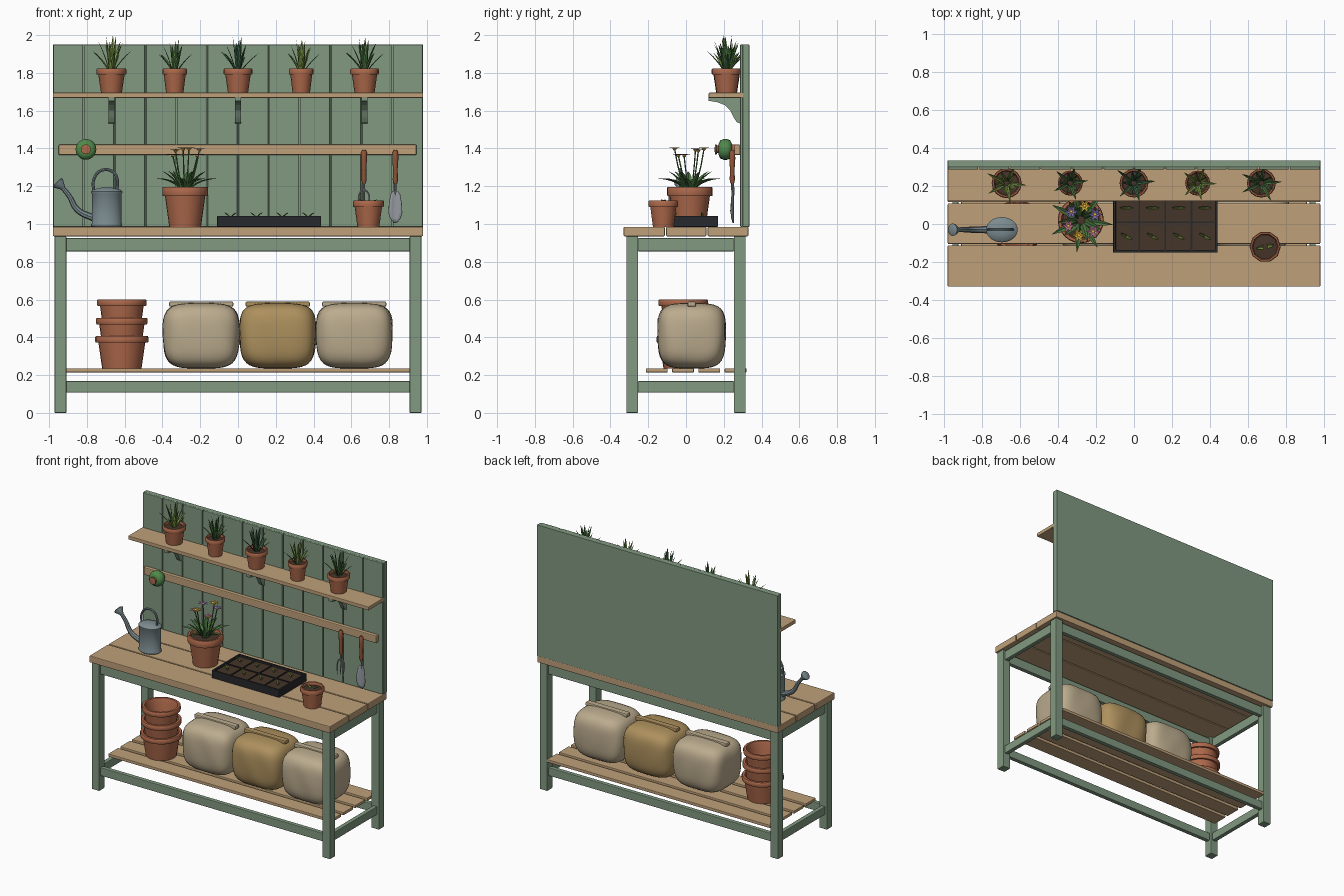
import bpy, bmesh, math, random
from math import sin, cos, pi
from mathutils import Vector

if "Cube" in bpy.data.objects:
    bpy.data.objects.remove(bpy.data.objects["Cube"])
random.seed(4)

COL = dict(green=(.22, .32, .22), wood=(.52, .35, .19), clay=(.42, .14, .07), soil=(.06, .035, .022),
           black=(.02, .021, .025), metal=(.2, .26, .28), steel=(.3, .32, .35), handle=(.28, .09, .04),
           leaf=(.07, .18, .05), leaf_light=(.2, .32, .06), leaf_dark=(.05, .14, .06), twine=(.08, .25, .07),
           sack=(.5, .41, .27), tan=(.42, .28, .11), yellow=(.8, .5, .06), pink=(.65, .22, .35),
           violet=(.3, .2, .6))
MATS = {}
def mat(c):
    if c not in MATS:
        MATS[c] = bpy.data.materials.new(c)
        MATS[c].diffuse_color = (*COL[c], 1)
    return MATS[c]

def finish(name, me, color, smooth=False, bevel=0):
    ob = bpy.data.objects.new(name, me)
    bpy.context.collection.objects.link(ob)
    me.materials.clear()
    me.materials.append(mat(color))
    if bevel:
        m = ob.modifiers.new("bevel", 'BEVEL')
        m.width, m.segments = bevel, 2
    if smooth:
        bpy.ops.object.select_all(action='DESELECT')
        ob.select_set(True)
        bpy.context.view_layer.objects.active = ob
        bpy.ops.object.shade_smooth_by_angle(angle=math.radians(40))
    return ob

def mesh(name, vs, fs, color, **k):
    me = bpy.data.meshes.new(name)
    me.from_pydata([tuple(v) for v in vs], [], fs)
    bm = bmesh.new()
    bm.from_mesh(me)
    bmesh.ops.recalc_face_normals(bm, faces=bm.faces)
    bm.to_mesh(me)
    bm.free()
    return finish(name, me, color, **k)

def box(name, x0, x1, y0, y1, z0, z1, color, bevel=.004):
    vs = [(x, y, z) for x in (x0, x1) for y in (y0, y1) for z in (z0, z1)]
    fs = [(0, 1, 3, 2), (4, 6, 7, 5), (0, 4, 5, 1), (2, 3, 7, 6), (0, 2, 6, 4), (1, 5, 7, 3)]
    return mesh(name, vs, fs, color, bevel=bevel)

def lathe(name, prof, at, color, n=20, axis=(0, 0, 1), sy=1):
    """Spin (radius, height) points around an axis; the ends are capped."""
    q = Vector(axis).to_track_quat('Z', 'Y')
    vs = [Vector(at) + q @ Vector((r * cos(2*pi*i/n), sy * r * sin(2*pi*i/n), z)) for r, z in prof for i in range(n)]
    m = len(prof)
    fs = [(j*n + i, j*n + (i+1) % n, (j+1)*n + (i+1) % n, (j+1)*n + i) for j in range(m-1) for i in range(n)]
    fs += [tuple(range(n))[::-1], tuple(range((m-1)*n, m*n))]
    return mesh(name, vs, fs, color, smooth=True)

def tube(name, pts, r, color, radii=None):
    cu = bpy.data.curves.new(name, 'CURVE')
    cu.dimensions, cu.bevel_depth, cu.bevel_resolution = '3D', r, 2
    cu.resolution_u, cu.use_fill_caps = 5, True
    sp = cu.splines.new('BEZIER')
    sp.bezier_points.add(len(pts) - 1)
    for i, (b, p) in enumerate(zip(sp.bezier_points, pts)):
        b.co, b.handle_left_type, b.handle_right_type = p, 'AUTO', 'AUTO'
        b.radius = radii[i] if radii else 1
    tmp = bpy.data.objects.new("tmp", cu)
    bpy.context.collection.objects.link(tmp)
    me = bpy.data.meshes.new_from_object(tmp.evaluated_get(bpy.context.evaluated_depsgraph_get()))
    bpy.data.objects.remove(tmp)
    return finish(name, me, color, smooth=True)

def blade(vs, fs, at, ang, reach, h, w, droop=0, n=5):
    """Add one folded, pointed leaf that arches outward."""
    o = len(vs)
    d, s = Vector((cos(ang), sin(ang), 0)), Vector((-sin(ang), cos(ang), 0))
    for i in range(n + 1):
        t = i / n
        c = Vector(at) + d * reach * t**1.3 + Vector((0, 0, h * t - droop * t * t))
        hw = w * (.55 + 1.3*t) * (1 - t)**.8 + .0004
        up = Vector((0, 0, hw * .4)) - d * hw * .3
        vs += [c - s*hw + up, c, c + s*hw + up]
    for i in range(n):
        a = o + 3*i
        fs += [(a, a+1, a+4, a+3), (a+1, a+2, a+5, a+4)]

def pot(name, x, y, z, h, r, rb, rim, n=20, soil=True):
    """Flared pot with a thick rim and a hollow inside."""
    rn = r * .88
    lathe(name, [(rb, 0), (rn, h - rim), (r*.98, h - rim), (r, h - rim*.8), (r, h - .005), (r - .004, h),
                 (r*.85, h), (rn*.87, h - rim), (rb*.85, .015)], (x, y, z), 'clay', n)
    if soil:
        lathe(name + "_soil", [(rn*.84, h - rim - .01), (rn*.9, h - rim*.5), (.004, h - rim*.3)], (x, y, z), 'soil', n)

# bench frame
for sx in (-1, 1):
    for sy, lab in ((-1, "front"), (1, "back")):
        box(lab + "_leg", sx*.94-.031, sx*.94+.031, sy*.285-.031, sy*.285+.031, 0, .935, 'green')
    for lab, z0, z1 in (("side_apron", .855, .925), ("side_lower_rail", .108, .168)):
        box(lab, sx*.94-.016, sx*.94+.016, -.255, .255, z0, z1, 'green')
for sy in (-1, 1):
    for lab, z0, z1 in (("long_apron", .855, .925), ("long_lower_rail", .108, .168)):
        box(lab, -.91, .91, sy*.285-.016, sy*.285+.016, z0, z1, 'green')

# tabletop planks and lower shelf slats
for y0, y1 in ((-.33, -.112), (-.105, .108), (.115, .33)):
    box("tabletop_plank", -.98, .98, y0, y1, .935, .985, 'wood', .005)
for i in range(4):
    y = -.212 + i*.139
    box("lower_slat", -.91, .91, y, y + .115, .214, .236, 'wood')

# back panel with boards
box("back_panel", -.98, .98, .3, .335, .985, 1.95, 'green', .002)
for i in range(12):
    x = -.98 + i*1.96/12
    box("back_board", x + .003, x + 1.96/12 - .003, .286, .303, .985, 1.95, 'green', .005)

# upper shelf, brackets and tool rail
box("upper_shelf", -.98, .98, .12, .315, 1.668, 1.695, 'wood')
prof = [(.12, 1.67), (.12, 1.652), (.165, 1.645), (.205, 1.63), (.235, 1.6), (.252, 1.565), (.268, 1.54),
        (.29, 1.53), (.29, 1.67)]
k = len(prof)
for x in (-.67, 0, .67):
    mesh("shelf_bracket", [(x + d, y, z) for d in (-.015, .015) for y, z in prof],
         [tuple(range(k)), tuple(range(k, 2*k))] + [(i, (i+1) % k, k + (i+1) % k, k + i) for i in range(k)], 'green')
box("tool_rail", -.95, .945, .256, .287, 1.365, 1.42, 'wood', .006)

# twine spool on a peg
lathe("twine_ball", [(.03, 0), (.047, .008), (.055, .025), (.055, .045), (.047, .062), (.03, .07)],
      (-.805, .243, 1.395), 'twine', 20, (0, -1, 0))
lathe("spool_core", [(.026, 0), (.026, .02), (.02, .022), (.02, .098), (.026, .1), (.026, .108), (.012, .11)],
      (-.805, .262, 1.395), 'clay', 16, (0, -1, 0))

# hanging fork and trowel
for x, lab in ((.667, "fork"), (.833, "trowel")):
    lathe(lab + "_handle", [(.01, 0), (.014, .02), (.012, .07), (.016, .13), (.015, .165), (.008, .178)],
          (x, .245, 1.215), 'handle', 12)
tube("fork_neck", [(.667, .245, 1.225), (.667, .245, 1.19), (.667, .247, 1.165)], .006, 'steel')
for d in (-1, 0, 1):
    tube("fork_tine", [(.667, .246, 1.185), (.667 + d*.024, .246, 1.16), (.667 + d*.026, .24, 1.1),
                       (.667 + d*.024, .235, 1.065)], .0045, 'steel', [1, 1, .9, .3])
tube("trowel_neck", [(.833, .245, 1.225), (.833, .25, 1.19), (.833, .252, 1.15)], .006, 'steel')
tv, tf = [], []
for z, w in ((1.175, .014), (1.155, .026), (1.11, .034), (1.06, .037), (1.03, .028), (1.005, .008)):
    tv += [(.833 + d*w, .253 - abs(d)*w*.35, z) for d in (-1, -.5, 0, .5, 1)]
for j in range(5):
    tf += [(j*5+i, j*5+i+1, j*5+i+6, j*5+i+5) for i in range(4)]
mesh("trowel_blade", tv, tf, 'steel', smooth=True).modifiers.new("thick", 'SOLIDIFY').thickness = .004

# watering can
lathe("can_body", [(.076, 0), (.082, .005), (.082, .012), (.079, .018), (.079, .175), (.083, .18), (.083, .187),
                   (.07, .198), (.03, .207)], (-.695, -.03, .985), 'metal', 28, sy=.8)
tube("can_handle", [(-.765, -.03, 1.17), (-.762, -.03, 1.24), (-.725, -.03, 1.283), (-.665, -.03, 1.278),
                    (-.64, -.03, 1.24), (-.64, -.03, 1.18)], .008, 'metal')
tube("can_spout", [(-.76, -.03, 1.03), (-.85, -.03, 1.075), (-.895, -.03, 1.15), (-.94, -.03, 1.205)],
     .015, 'metal', [1.3, 1.1, .9, .8])
lathe("can_rose", [(.012, 0), (.032, .035), (.033, .042), (.02, .048)], (-.925, -.03, 1.19), 'metal', 16, (-.7, 0, .7))

# seed tray with soil, dividers and sprouts
box("tray_base", -.11, .44, -.15, .17, .985, 1.0, 'black', .003)
box("tray_soil", -.1, .43, -.14, .16, .995, 1.028, 'soil', 0)
for y in (-.15, .156):
    box("tray_long_wall", -.11, .44, y, y + .014, .985, 1.042, 'black', .003)
for x in (-.11, .426):
    box("tray_end_wall", x, x + .014, -.15, .17, .985, 1.042, 'black', .003)
for i in (1, 2, 3):
    x = -.11 + i*.1375
    box("tray_divider", x - .004, x + .004, -.14, .16, 1.0, 1.034, 'black', 0)
box("tray_long_divider", -.1, .43, .006, .014, 1.0, 1.034, 'black', 0)
vs, fs = [], []
for i in range(4):
    for y, a in ((-.065, -.5), (.085, 0)):
        for s in (0, pi):
            blade(vs, fs, (-.04 + i*.1375, y, 1.026), a + s, .037, .04, .009, .004)
mesh("tray_sprouts", vs, fs, 'leaf_light')

# small pot with seedling
pot("small_pot", .69, -.12, .985, .14, .082, .058, .036, 10)
vs, fs = [], []
for s in (0, pi):
    blade(vs, fs, (.69, -.12, 1.1), s + .2, .05, .03, .014)
mesh("seedling", vs, fs, 'leaf_light')

# shelf pots with spiky plants
for x, r, c, top in ((-.67, .079, 'leaf_light', .215), (-.335, .066, 'leaf', .19), (0, .076, 'leaf_dark', .205),
                     (.335, .066, 'leaf_light', .19), (.67, .076, 'leaf', .205)):
    pot("shelf_pot", x, .215, 1.695, .128, r, r*.7, .032, 16)
    vs, fs = [], []
    for ring, (n, reach, h) in enumerate(((5, .105, .12), (5, .06, .165), (3, .02, .195))):
        for i in range(n):
            a = 2*pi*i/n + ring*.65 + random.uniform(-.2, .2)
            blade(vs, fs, (x + cos(a)*.012, .215 + sin(a)*.012, 1.795), a, reach*r/.079*random.uniform(.85, 1),
                  h*top/.205*random.uniform(.92, 1), .0125)
    mesh("spiky_plant", vs, fs, c)

# big pot with flowers
pot("flower_pot", -.28, .02, .985, .212, .121, .084, .05, 24)
vs, fs = [], []
for i in range(14):
    a = 2*pi*i/14 + random.uniform(-.15, .15)
    blade(vs, fs, (-.28 + cos(a)*.02, .02 + sin(a)*.02, 1.17), a, (.15, .1)[i % 2], (.13, .13)[i % 2], .022,
          (.06, .02)[i % 2])
mesh("flower_leaves", vs, fs, 'leaf')
for x, y, z, c in ((-.26, .095, 1.395, 'yellow'), (-.33, .065, 1.385, 'violet'), (-.205, .05, 1.39, 'violet'),
                   (-.345, -.01, 1.36, 'pink'), (-.29, -.06, 1.395, 'yellow'), (-.215, -.04, 1.36, 'pink')):
    tube("flower_stem", [(-.28 + (x+.28)*.25, .02 + (y-.02)*.25, 1.17),
                         (-.28 + (x+.28)*.7, .02 + (y-.02)*.7, 1.28), (x, y, z)], .0035, 'leaf')
    vs, fs = [], []
    for i in range(6):
        blade(vs, fs, (x, y, z), 2*pi*i/6, .04, .014, .011, .004, 4)
    mesh("flower_petals", vs, fs, c)
    lathe("flower_centre", [(.004, -.006), (.01, 0), (.008, .008), (.003, .011)], (x, y, z), 'yellow', 8)

# stack of spare pots
for z, h, r in ((.236, .17, .141), (.335, .168, .136), (.43, .17, .131)):
    pot("stacked_pot", -.615, -.015, z, h, r, r*.74, .034, 24, soil=False)

# soil sacks with folded tops
for x, c in ((-.195, 'sack'), (.21, 'tan'), (.615, 'sack')):
    bm = bmesh.new()
    bmesh.ops.create_cube(bm, size=2)
    bmesh.ops.subdivide_edges(bm, edges=bm.edges[:], cuts=11, use_grid_fill=True)
    for v in bm.verts:
        p = v.co / sum(abs(a)**4 for a in v.co)**.25
        crease = 1 + .012*sin(7*p.x + 3*p.z + x*9)*sin(5*p.y + x)
        taper = 1 - .05*max(0, -p.z)
        v.co = (x + p.x*.203*taper*crease, .03 + p.y*.18*taper*crease, .408 + p.z*.173)
    me = bpy.data.meshes.new("soil_sack")
    bm.to_mesh(me)
    bm.free()
    finish("soil_sack", me, c, smooth=True)
    box("sack_fold", x - .17, x + .17, .008, .052, .562, .59, c, .008)

for m in bpy.data.materials:
    if m.users and not m.is_grease_pencil:
        m.use_nodes = True
        m.node_tree.nodes["Principled BSDF"].inputs["Base Color"].default_value = m.diffuse_color
